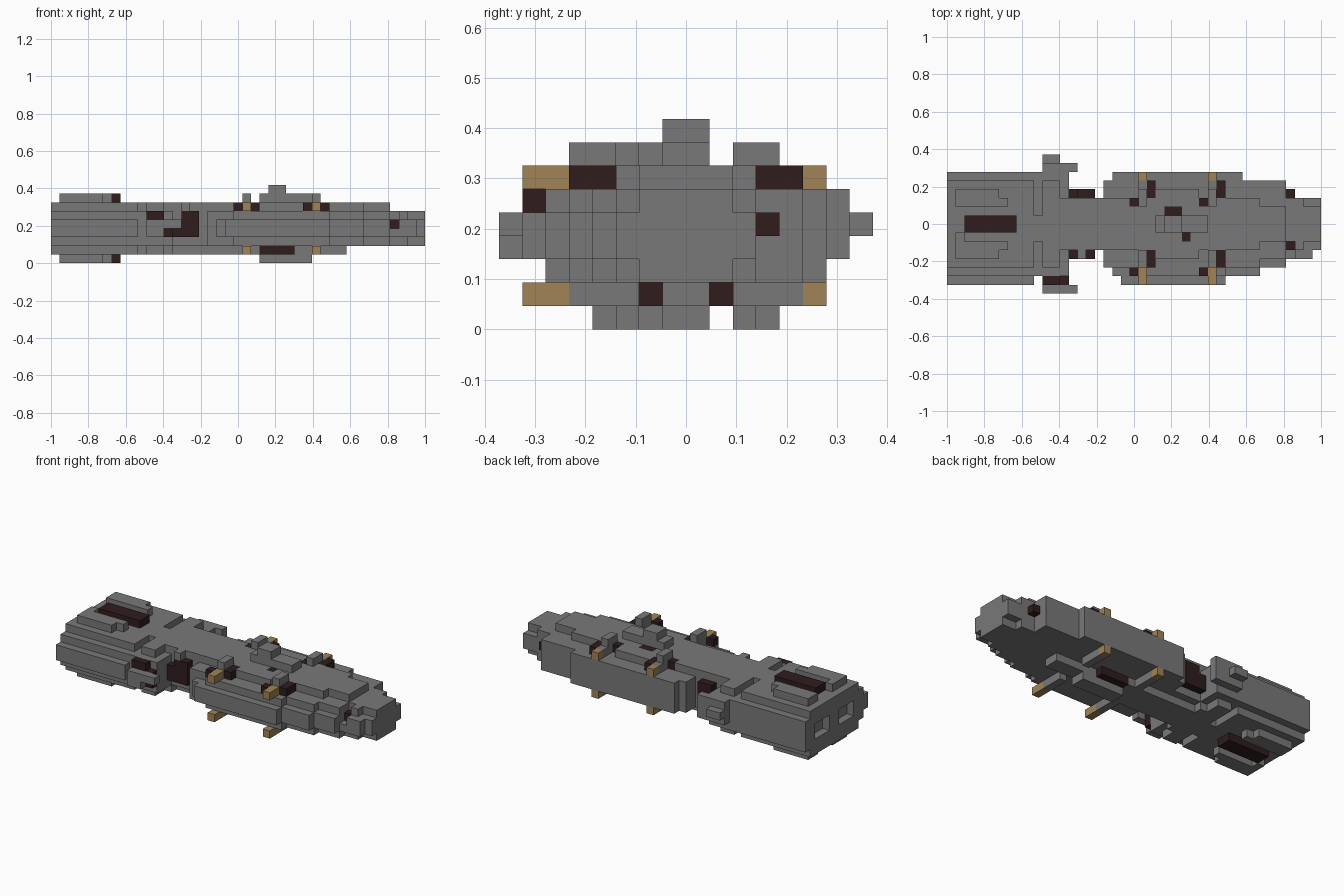
import bpy
import bmesh
from mathutils import Vector

if "Cube" in bpy.data.objects:
    bpy.data.objects.remove(bpy.data.objects["Cube"], do_unlink=True)

LENGTH, WIDTH, HEIGHT = 43, 16, 8
UNIT = 2 / LENGTH
grid = {}


def make_material(name, rgb):
    mat = bpy.data.materials.new(name)
    mat.use_nodes = True
    colour = (*rgb, 1)
    mat.diffuse_color = colour
    mat.node_tree.nodes["Principled BSDF"].inputs["Base Color"].default_value = colour
    return mat


grey = make_material("hull grey", (0.19, 0.19, 0.19))
dark = make_material("dark brown", (0.029, 0.012, 0.012))
gold = make_material("dull gold", (0.35, 0.23, 0.094))


def fill(part, x, y, z):
    """Fill a block of grid cells; part None carves it away."""
    for i in range(*x):
        for j in range(*y):
            for k in range(*z):
                if part:
                    grid[i, j, k] = part
                else:
                    grid.pop((i, j, k), None)


def pair(part, x, y, z):
    """Fill a block on both flanks."""
    fill(part, x, y, z)
    fill(part, x, (WIDTH - y[1], WIDTH - y[0]), z)


def decks(part, x, y, z):
    """Fill a block above and its twin below."""
    fill(part, x, y, z)
    fill(part, x, y, (HEIGHT - z[1], HEIGHT - z[0]))


# Rear engine block with stepped flanks
fill("engine_block", (0, 10), (1, 14), (3, 5))
fill("engine_block", (0, 14), (2, 14), (2, 6))
fill("engine_block", (0, 13), (3, 13), (1, 7))
fill("engine_block", (13, 14), (5, 11), (1, 7))
decks(None, (10, 11), (3, 6), (6, 7))
decks(None, (10, 11), (9, 13), (6, 7))
pair(None, (0, 1), (4, 7), (3, 5))

# Raised strips and dark vents on the engine block
for level in ((7, 8), (0, 1)):
    pair("engine_strip", (1, 6), (4, 5), level)
    pair("engine_strip", (1, 7), (5, 6), level)
    fill("engine_strip", (1, 2), (6, 7), level)
    fill("engine_vent", (2, 8), (7, 9), level)

# Side pods
fill("side_pod", (11, 13), (0, 2), (3, 5))
fill("side_pod", (13, 15), (0, 1), (4, 5))
fill("side_pod_vent", (11, 13), (1, 2), (5, 6))
fill("side_pod_vent", (13, 14), (1, 2), (3, 5))
fill("side_pod", (11, 13), (14, 15), (3, 6))
fill("side_pod", (11, 13), (15, 16), (4, 5))
fill("side_pod", (13, 15), (14, 15), (3, 6))

# Neck with dark machinery
fill("neck", (14, 19), (5, 11), (2, 7))
fill("neck", (13, 34), (6, 10), (1, 2))
pair("neck_machinery", (14, 15), (4, 5), (3, 5))
pair("neck_machinery", (15, 17), (4, 5), (3, 6))
fill("neck", (15, 16), (4, 5), (6, 7))

# Forward hull: wide waist tapering to the nose
WAIST = ((20, 32, 1, 14), (19, 34, 2, 14), (19, 36, 2, 13), (18, 39, 3, 13), (18, 42, 4, 11),
         (18, 43, 5, 11))
SHOULDER = ((21, 32, 2, 14), (19, 34, 3, 14), (18, 36, 3, 13), (18, 39, 4, 13), (18, 41, 5, 11),
            (18, 43, 6, 10))
for outline, level in ((WAIST, (3, 5)), (SHOULDER, (2, 6))):
    for start, end, near, far in outline:
        fill("forward_hull", (start, end), (near, far), level)

# Upper deck, bridge and tower
fill("upper_deck", (18, 36), (5, 11), (6, 7))
fill("upper_deck", (24, 29), (4, 12), (6, 7))
fill("upper_deck", (36, 39), (6, 10), (6, 7))
fill("deck_hatch", (25, 27), (9, 10), (6, 7))
fill("deck_hatch", (27, 28), (6, 7), (6, 7))
fill("bridge", (24, 30), (7, 9), (7, 8))
fill("tower", (25, 27), (7, 9), (8, 9))

# Keel and its dark bays
fill("keel", (24, 30), (7, 9), (0, 1))
pair("keel_bay", (24, 28), (6, 7), (1, 2))
pair(None, (28, 34), (6, 7), (1, 2))

# Gun turrets with gold barrels above and below
for gun in (22, 30):
    mount = (gun, gun + 1)
    pair("turret_base", mount, (3, 5), (6, 7))
    pair("turret_base", mount, (3, 6), (1, 2))
    fill("turret", mount, (3, 5), (7, 8))
    fill("turret", mount, (10, 12), (7, 8))
    pair("turret_shield", (gun + 1, gun + 2), (3, 5), (6, 7))
    fill("turret_shield", (gun - 1, gun), (2, 3), (6, 7))
    fill("turret_shield", (gun - 1, gun + 1), (10, 11), (6, 7))
    decks("gun_barrel", mount, (1, 3), (6, 7))
    decks("gun_barrel", mount, (13, 14), (6, 7))

# Nose ports
fill(None, (39, 40), (4, 6), (4, 6))
fill("nose_port", (39, 40), (5, 6), (4, 5))
fill("nose_port", (39, 40), (11, 12), (4, 5))

# Turn each part's exposed cell sides into a mesh
DARK_PARTS = {"engine_vent", "side_pod_vent", "neck_machinery", "deck_hatch",
              "keel_bay", "turret_shield", "nose_port"}
ORIGIN = Vector((-LENGTH / 2, -WIDTH / 2, 0))


def build_part(name):
    bm = bmesh.new()
    for cell, part in grid.items():
        if part != name:
            continue
        centre = Vector(cell) + Vector((0.5, 0.5, 0.5)) + ORIGIN
        for axis in range(3):
            for sign in (-1, 1):
                normal = Vector((0, 0, 0))
                normal[axis] = sign
                if tuple(int(c + n) for c, n in zip(cell, normal)) in grid:
                    continue
                u = Vector((0, 0, 0))
                u[(axis + 1) % 3] = 0.5
                v = normal.cross(u)
                middle = centre + normal / 2
                corners = (middle - u - v, middle + u - v, middle + u + v, middle - u + v)
                bm.faces.new([bm.verts.new(c * UNIT) for c in corners])
    bmesh.ops.remove_doubles(bm, verts=bm.verts, dist=UNIT / 100)
    bmesh.ops.dissolve_limit(bm, angle_limit=0.01, verts=bm.verts, edges=bm.edges)
    mesh = bpy.data.meshes.new(name)
    bm.to_mesh(mesh)
    bm.free()
    mesh.materials.append(dark if name in DARK_PARTS else gold if name == "gun_barrel" else grey)
    bpy.context.collection.objects.link(bpy.data.objects.new(name, mesh))


for part_name in sorted(set(grid.values())):
    build_part(part_name)
